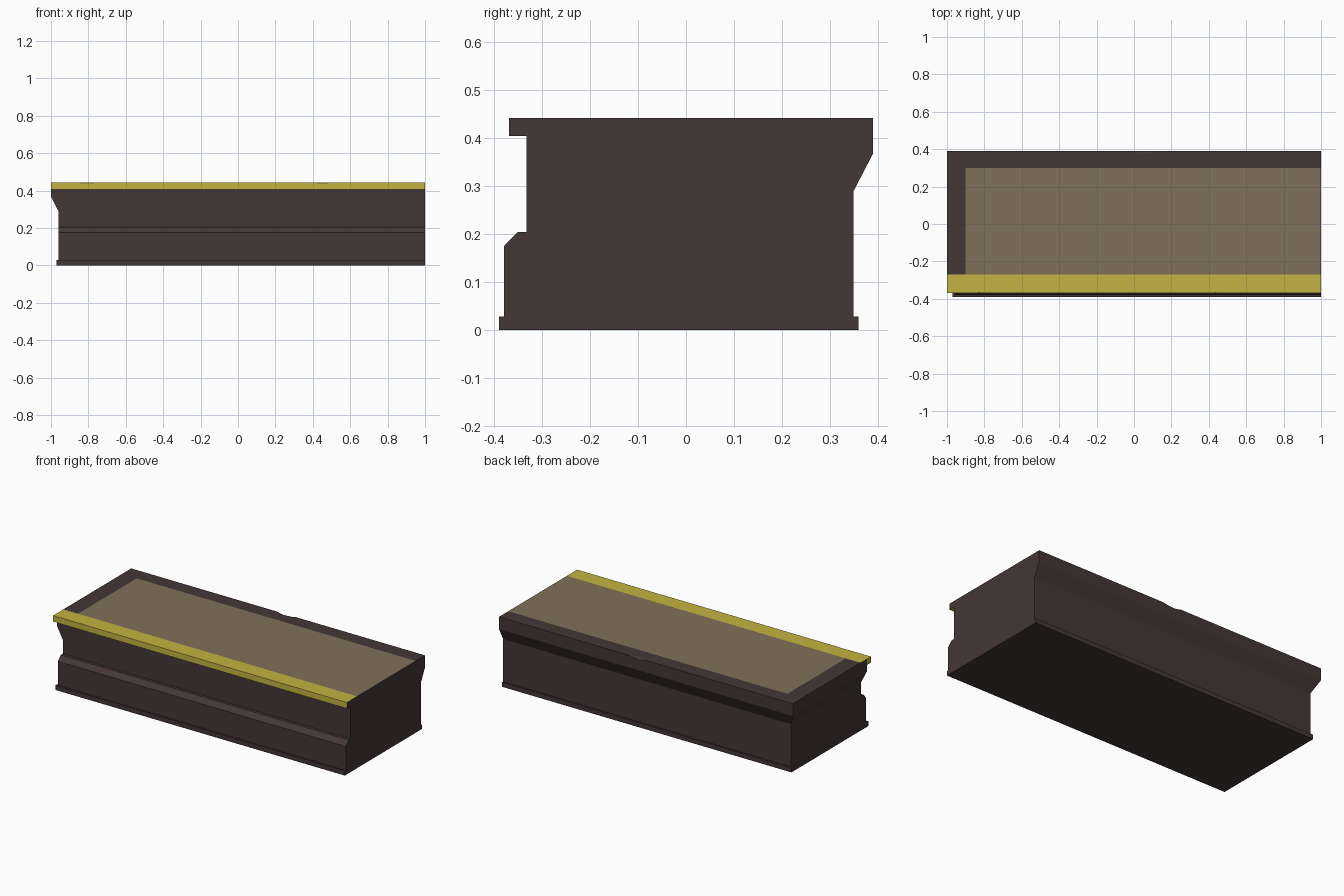
import bpy, bmesh
from mathutils import Matrix

if "Cube" in bpy.data.objects:
    bpy.data.objects.remove(bpy.data.objects["Cube"])


def material(name, rgb):
    m = bpy.data.materials.new(name)
    m.diffuse_color = (*rgb, 1)
    m.use_nodes = True
    m.node_tree.nodes["Principled BSDF"].inputs["Base Color"].default_value = m.diffuse_color
    return m


MATS = [material("dark brown stone", (0.058, 0.038, 0.038)),
        material("safety yellow", (0.55, 0.456, 0.054)),
        material("tan floor", (0.216, 0.162, 0.102))]


def add_object(name, bm):
    bmesh.ops.recalc_face_normals(bm, faces=bm.faces)
    me = bpy.data.meshes.new(name)
    bm.to_mesh(me)
    bm.free()
    for m in MATS:
        me.materials.append(m)
    ob = bpy.data.objects.new(name, me)
    bpy.context.collection.objects.link(ob)
    return ob


# Platform body: levels of (z, left x, front y, back y), flat right end at x = 1
LEVELS = [(0.0, -0.97, -0.39, 0.36), (0.028, -0.97, -0.39, 0.36),
          (0.028, -0.96, -0.38, 0.35), (0.175, -0.96, -0.38, 0.35),
          (0.204, -0.96, -0.352, 0.35), (0.204, -0.96, -0.333, 0.35),
          (0.29, -0.96, -0.333, 0.35), (0.367, -1, -0.333, 0.39),
          (0.405, -1, -0.333, 0.39), (0.405, -1, -0.37, 0.39),
          (0.442, -1, -0.37, 0.39)]
bm = bmesh.new()
# share vertices where neighbouring levels coincide
cache = {}


def vert(*co):
    if co not in cache:
        cache[co] = bm.verts.new(co)
    return cache[co]


rings = [[vert(1, f, z), vert(l, f, z), vert(l, b, z), vert(1, b, z)]
         for z, l, f, b in LEVELS]
for a, b in zip(rings, rings[1:]):
    for i in range(3):
        corners = list(dict.fromkeys([a[i], a[i + 1], b[i + 1], b[i]]))
        if len(corners) > 2:
            bm.faces.new(corners)
bm.faces.new(rings[0])
bm.faces.new(rings[-1])
right = list(dict.fromkeys([r[0] for r in rings] + [r[3] for r in reversed(rings)]))
bm.faces.new(right)

# Cut the top slab into lip, rim and floor areas
for co, no in (((0, -0.333, 0), (0, 1, 0)), ((0, -0.27, 0), (0, 1, 0)),
               ((0, 0.3, 0), (0, 1, 0)), ((-0.9, 0, 0), (1, 0, 0))):
    faces = [f for f in bm.faces if all(v.co.z > 0.404 for v in f.verts)]
    if co[1] != -0.333:
        faces = [f for f in faces if all(v.co.z > 0.44 for v in f.verts)]
    edges = list({e for f in faces for e in f.edges})
    verts = list({v for f in faces for v in f.verts})
    bmesh.ops.bisect_plane(bm, geom=verts + edges + faces, dist=1e-5,
                           plane_co=co, plane_no=no)

# Colour by position
for f in bm.faces:
    c = f.calc_center_median()
    top = all(v.co.z > 0.44 for v in f.verts)
    slab = all(v.co.z > 0.404 for v in f.verts)
    if (slab and c.y < -0.332) or (top and c.y < -0.27):
        f.material_index = 1
    elif top and c.x > -0.9 and c.y < 0.3:
        f.material_index = 2
body = add_object("platform_body", bm)

# Worn chips knocked out of the edges: centre, radii, colour slot
CHIPS = [((0.05, 0.402, 0.458), (0.10, 0.04, 0.032), 0),
         ((-0.80, -0.378, 0.449), (0.13, 0.014, 0.014), 1),
         ((0.46, -0.378, 0.449), (0.11, 0.014, 0.014), 1),
         ((-0.84, 0.368, 0.033), (0.12, 0.015, 0.014), 0)]
for n, (centre, radii, slot) in enumerate(CHIPS):
    bm = bmesh.new()
    bmesh.ops.create_icosphere(
        bm, subdivisions=1, radius=1,
        matrix=Matrix.Translation(centre) @ Matrix.Diagonal((*radii, 1)))
    for f in bm.faces:
        f.material_index = slot
    cutter = add_object(f"chip_cutter_{n}", bm)
    cutter.hide_render = True
    cutter.hide_viewport = True
    mod = body.modifiers.new(f"chip_{n}", 'BOOLEAN')
    mod.operation = 'DIFFERENCE'
    mod.solver = 'EXACT'
    mod.object = cutter
